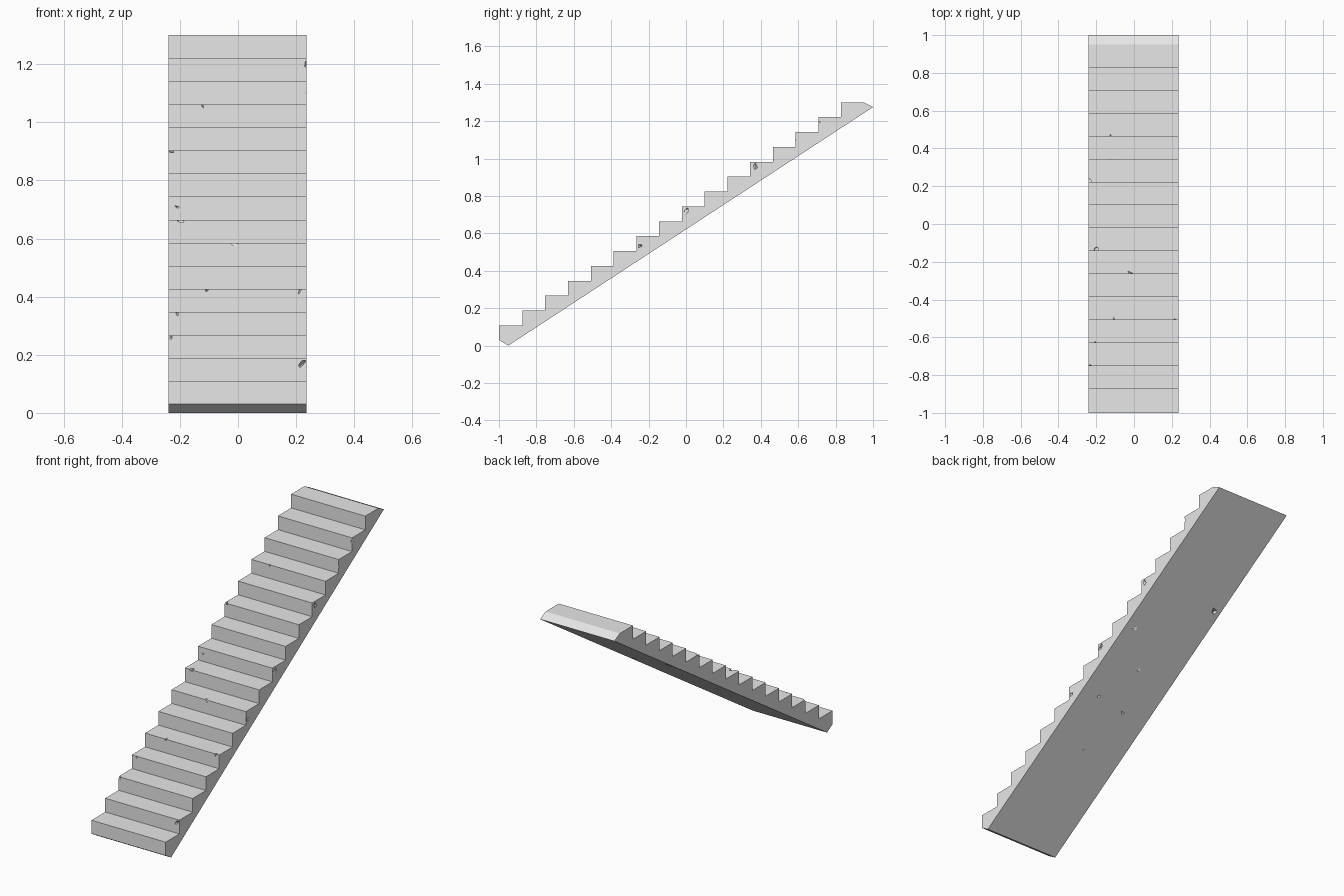
import bpy, bmesh, random
from mathutils import Vector, Euler

random.seed(4)
cube = bpy.data.objects.get("Cube")
if cube:
    bpy.data.objects.remove(cube, do_unlink=True)

STEPS, RUN, RISE = 16, 0.1217, 0.0795
LEFT, RIGHT = 0.236, -0.24

stone = bpy.data.materials.new("grey_stone")
stone.use_nodes = True
grey = (0.8, 0.8, 0.8, 1)
stone.diffuse_color = grey
stone.node_tree.nodes["Principled BSDF"].inputs["Base Color"].default_value = grey


def riser_y(i):
    return -1 if i == 0 else -0.996 + RUN * i


def tread_z(i):
    return 0.108 + RISE * i


def underside_z(y):
    return (y + 0.95) * 1.275 / 1.95


def make_object(name, bm):
    bmesh.ops.recalc_face_normals(bm, faces=bm.faces)
    mesh = bpy.data.meshes.new(name)
    bm.to_mesh(mesh)
    bm.free()
    obj = bpy.data.objects.new(name, mesh)
    bpy.context.collection.objects.link(obj)
    return obj


# Stepped side profile, extruded across the width
profile = [(-0.95, 0), (-1, 0.03)]
for i in range(STEPS):
    profile.append((riser_y(i), tread_z(i)))
    if i < STEPS - 1:
        profile.append((riser_y(i + 1), tread_z(i)))
profile += [(0.95, tread_z(STEPS - 1)), (1, 1.275)]

bm = bmesh.new()
face = bm.faces.new([bm.verts.new((RIGHT, y, z)) for y, z in profile])
side = bmesh.ops.extrude_face_region(bm, geom=[face])
moved = [v for v in side["geom"] if isinstance(v, bmesh.types.BMVert)]
bmesh.ops.translate(bm, verts=moved, vec=(LEFT - RIGHT, 0, 0))
stairs = make_object("stone_staircase", bm)
stairs.data.materials.append(stone)

# Irregular chips broken out of the stone
chips = bmesh.new()


def chip(x, y, z, size):
    turn = Euler([random.uniform(0, 3) for _ in range(3)]).to_matrix()
    shape = Vector((1, 0.75, 0.4)) * size
    hull = []
    for _ in range(9):
        d = Vector([random.gauss(0, 1) for _ in range(3)]).normalized()
        hull.append(chips.verts.new(Vector((x, y, z)) + turn @ (d * shape)))
    result = bmesh.ops.convex_hull(chips, input=hull)
    loose = [g for g in result["geom_interior"] if isinstance(g, bmesh.types.BMVert)]
    bmesh.ops.delete(chips, geom=loose, context="VERTS")


# Chips on the step noses: x, step number, size
for x, step, size in [(-0.2, 7, 0.03), (-0.03, 6, 0.035), (-0.11, 4, 0.022),
                      (0.22, 4, 0.022), (-0.21, 3, 0.018), (-0.12, 12, 0.02),
                      (-0.12, 11, 0.016), (-0.235, 10, 0.03), (-0.235, 2, 0.025)]:
    chip(x, riser_y(step), tread_z(step), size)

# Chips in the riser faces: x, step number, height, size
for x, step, z, size in [(0.22, 1, 0.168, 0.025), (-0.05, 9, 0.755, 0.02),
                         (-0.215, 8, 0.71, 0.014)]:
    chip(x, riser_y(step), z, size)

# Chips on the left flank
for y, z, size in [(0.365, 0.955, 0.035), (0.005, 0.72, 0.03), (-0.25, 0.53, 0.022),
                   (0.583, 1.1, 0.012), (0.71, 1.2, 0.018)]:
    chip(LEFT, y, z, size)

# Chips in the sloping underside
for x, y, size in [(-0.2, 0.44, 0.04), (0.18, 0.22, 0.025), (0.12, -0.15, 0.02),
                   (-0.07, -0.18, 0.022), (0, 0.04, 0.018), (0.01, -0.42, 0.015)]:
    chip(x, y, underside_z(y), size)

cutter = make_object("chip_cutter", chips)
cutter.hide_render = True

# Carve the chips and keep the result as plain geometry
carve = stairs.modifiers.new("carve_chips", "BOOLEAN")
carve.operation = "DIFFERENCE"
carve.solver = "EXACT"
carve.object = cutter
bpy.context.view_layer.update()
carved = bpy.data.meshes.new_from_object(
    stairs.evaluated_get(bpy.context.evaluated_depsgraph_get()))
stairs.modifiers.clear()
stairs.data = carved
bpy.data.objects.remove(cutter, do_unlink=True)
carved.materials.clear()
carved.materials.append(stone)
for poly in carved.polygons:
    poly.material_index = 0
    poly.use_smooth = False
